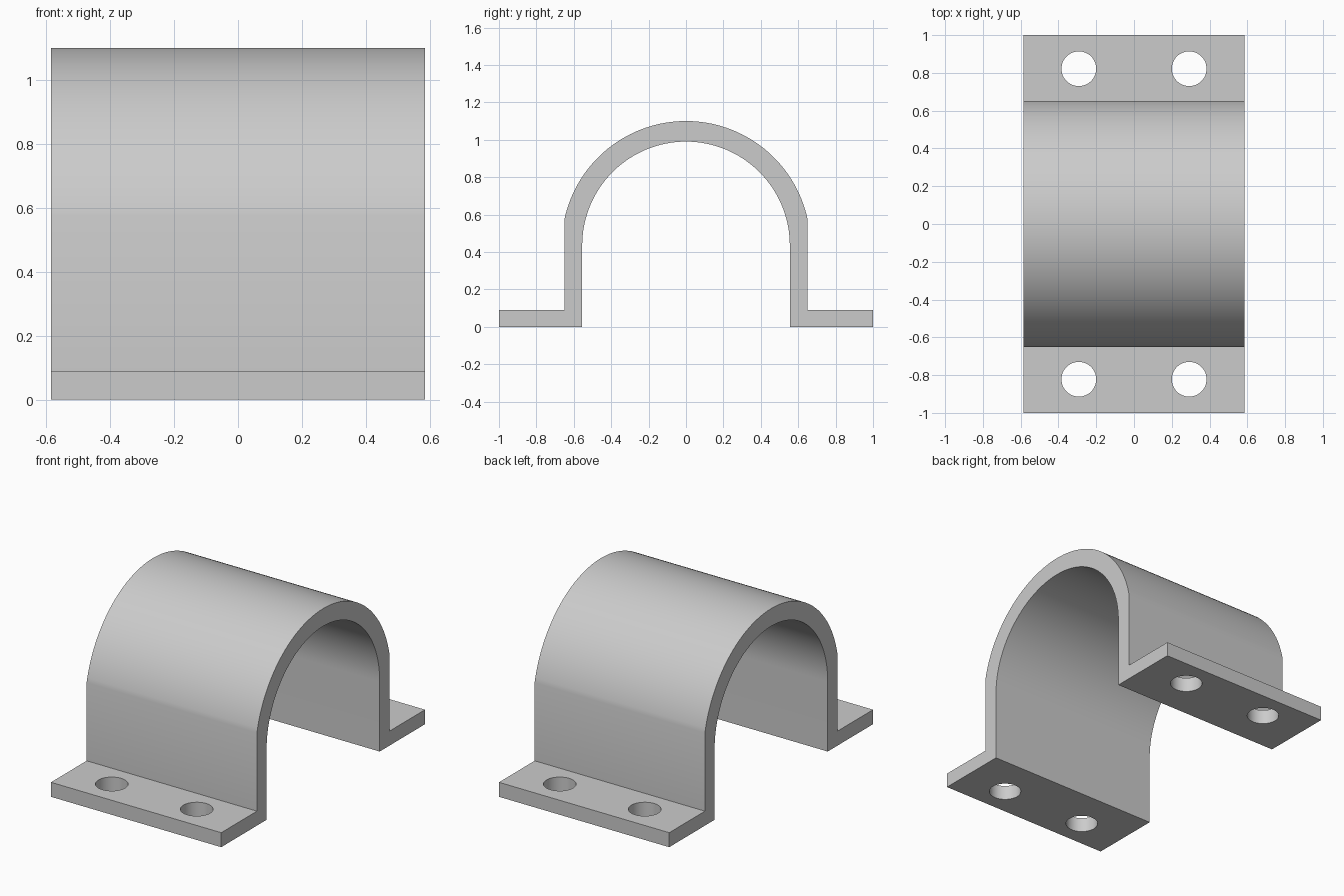
import bpy, bmesh, math

cube = bpy.data.objects.get("Cube")
if cube:
    bpy.data.objects.remove(cube, do_unlink=True)

HALF_W = 0.585                    # half width along x
CENTRE_Z = 0.435                  # axis height of the arch
R_IN, R_OUT = 0.555, 0.665
WALL, FLANGE = 0.65, 0.09         # outer wall position, flange thickness
HOLE_X, HOLE_Y, HOLE_R = 0.292, 0.822, 0.092

steel = bpy.data.materials.new("plain grey")
steel.use_nodes = True
grey = (0.6, 0.6, 0.6, 1)
steel.diffuse_color = grey
steel.node_tree.nodes["Principled BSDF"].inputs["Base Color"].default_value = grey


def arc(radius, start, end, steps):
    angles = [start + (end - start) * i / steps for i in range(steps + 1)]
    return [(radius * math.cos(a), CENTRE_Z + radius * math.sin(a)) for a in angles]


def mesh_object(name, bm):
    mesh = bpy.data.meshes.new(name)
    bm.to_mesh(mesh)
    bm.free()
    obj = bpy.data.objects.new(name, mesh)
    bpy.context.collection.objects.link(obj)
    return obj


# Saddle clamp: one closed strap profile, extruded across the width
start = math.acos(WALL / R_OUT)
profile = [(1, 0), (1, FLANGE), (WALL, FLANGE)]
profile += arc(R_OUT, start, math.pi - start, 64)
profile += [(-WALL, FLANGE), (-1, FLANGE), (-1, 0), (-R_IN, 0)]
profile += arc(R_IN, math.pi, 0, 64) + [(R_IN, 0)]

bm = bmesh.new()
face = bm.faces.new([bm.verts.new((-HALF_W, y, z)) for y, z in profile])
side = bmesh.ops.extrude_face_region(bm, geom=[face])["geom"]
bmesh.ops.translate(bm, vec=(2 * HALF_W, 0, 0),
                    verts=[v for v in side if isinstance(v, bmesh.types.BMVert)])
bmesh.ops.recalc_face_normals(bm, faces=bm.faces)
clamp = mesh_object("pipe_clamp", bm)
clamp.data.materials.append(steel)

# Bolt holes: four cylinders cut through the flanges
bm = bmesh.new()
for sx in (-1, 1):
    for sy in (-1, 1):
        drill = bmesh.ops.create_cone(bm, cap_ends=True, segments=48, radius1=HOLE_R,
                                      radius2=HOLE_R, depth=0.5)["verts"]
        bmesh.ops.translate(bm, verts=drill, vec=(sx * HOLE_X, sy * HOLE_Y, 0))
cutter = mesh_object("hole_cutter", bm)
cutter.data.materials.append(steel)
cutter.hide_render = True

cut = clamp.modifiers.new("bolt holes", "BOOLEAN")
cut.operation = "DIFFERENCE"
cut.solver = "EXACT"
cut.object = cutter
bpy.ops.object.select_all(action="DESELECT")
bpy.context.view_layer.objects.active = clamp
clamp.select_set(True)
bpy.ops.object.modifier_apply(modifier=cut.name)
bpy.data.objects.remove(cutter, do_unlink=True)

# Smooth arch and hole walls, crisp edges
bpy.ops.object.shade_smooth_by_angle(angle=math.radians(30))
